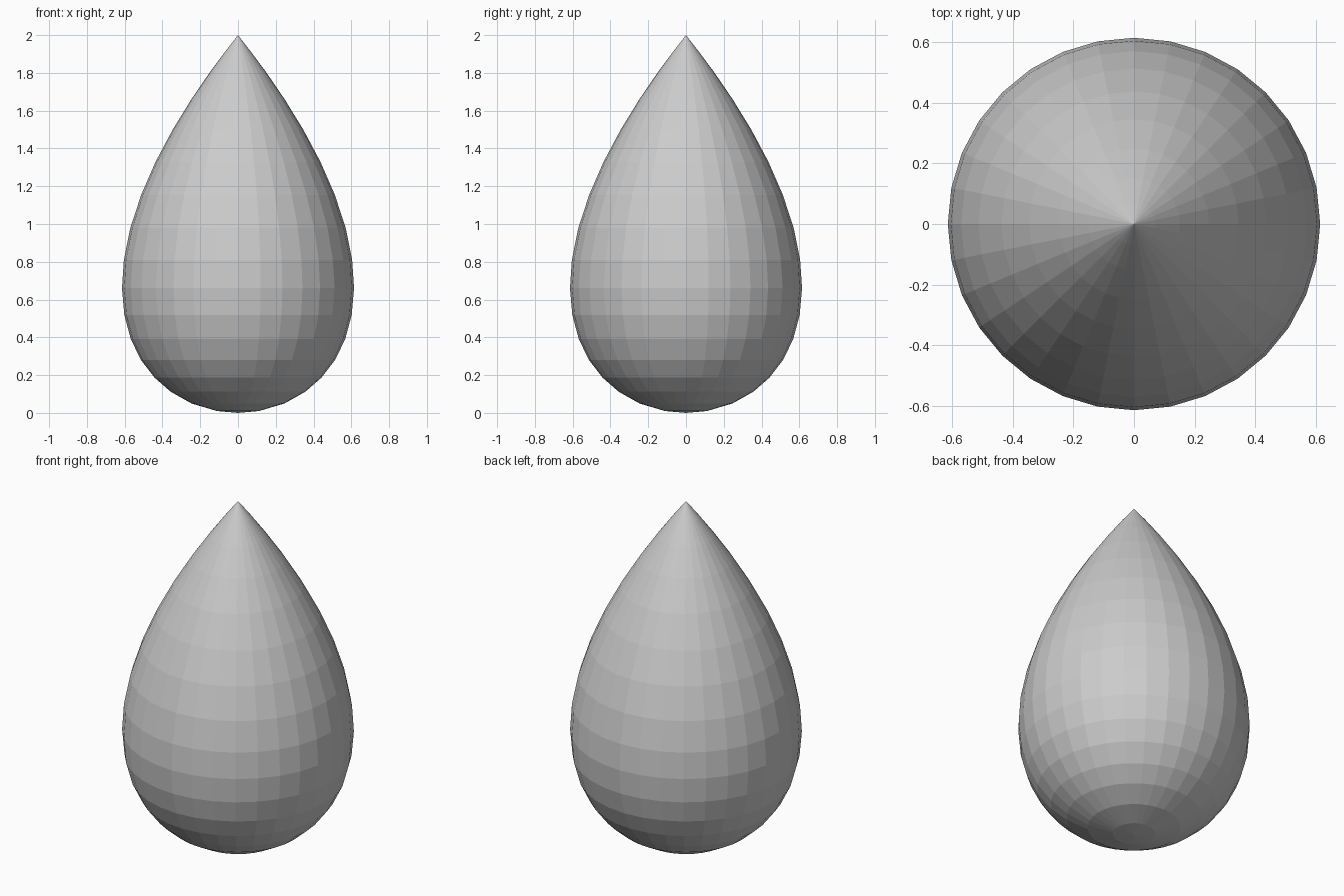
import bpy, bmesh, math

if "Cube" in bpy.data.objects:
    bpy.data.objects.remove(bpy.data.objects["Cube"])

SIDES = 32
# Ring heights from the rounded base up to the pointed tip
HEIGHTS = [0.01, 0.05, 0.113, 0.187, 0.28, 0.39, 0.518, 0.66, 0.81, 0.978,
           1.153, 1.328, 1.5, 1.66, 1.8, 1.91]


def radius(z):
    """Teardrop curve: sin(t) * sin(t / 2), with z = 1 + cos(t)."""
    t = math.acos(z - 1)
    return 0.798 * math.sin(t) * math.sin(t / 2)


# Droplet body: rings bridged with quads, closed by fans at both poles
bm = bmesh.new()
rings = []
for z in HEIGHTS:
    r = radius(z)
    rings.append([bm.verts.new((r * math.cos(2 * math.pi * i / SIDES),
                                r * math.sin(2 * math.pi * i / SIDES), z))
                  for i in range(SIDES)])
base = bm.verts.new((0, 0, 0))
tip = bm.verts.new((0, 0, 2))

for i in range(SIDES):
    j = (i + 1) % SIDES
    for low, high in zip(rings, rings[1:]):
        bm.faces.new((low[i], low[j], high[j], high[i]))
    bm.faces.new((base, rings[0][j], rings[0][i]))
    bm.faces.new((rings[-1][i], rings[-1][j], tip))

mesh = bpy.data.meshes.new("droplet")
bm.to_mesh(mesh)
bm.free()
bpy.context.collection.objects.link(bpy.data.objects.new("droplet", mesh))
